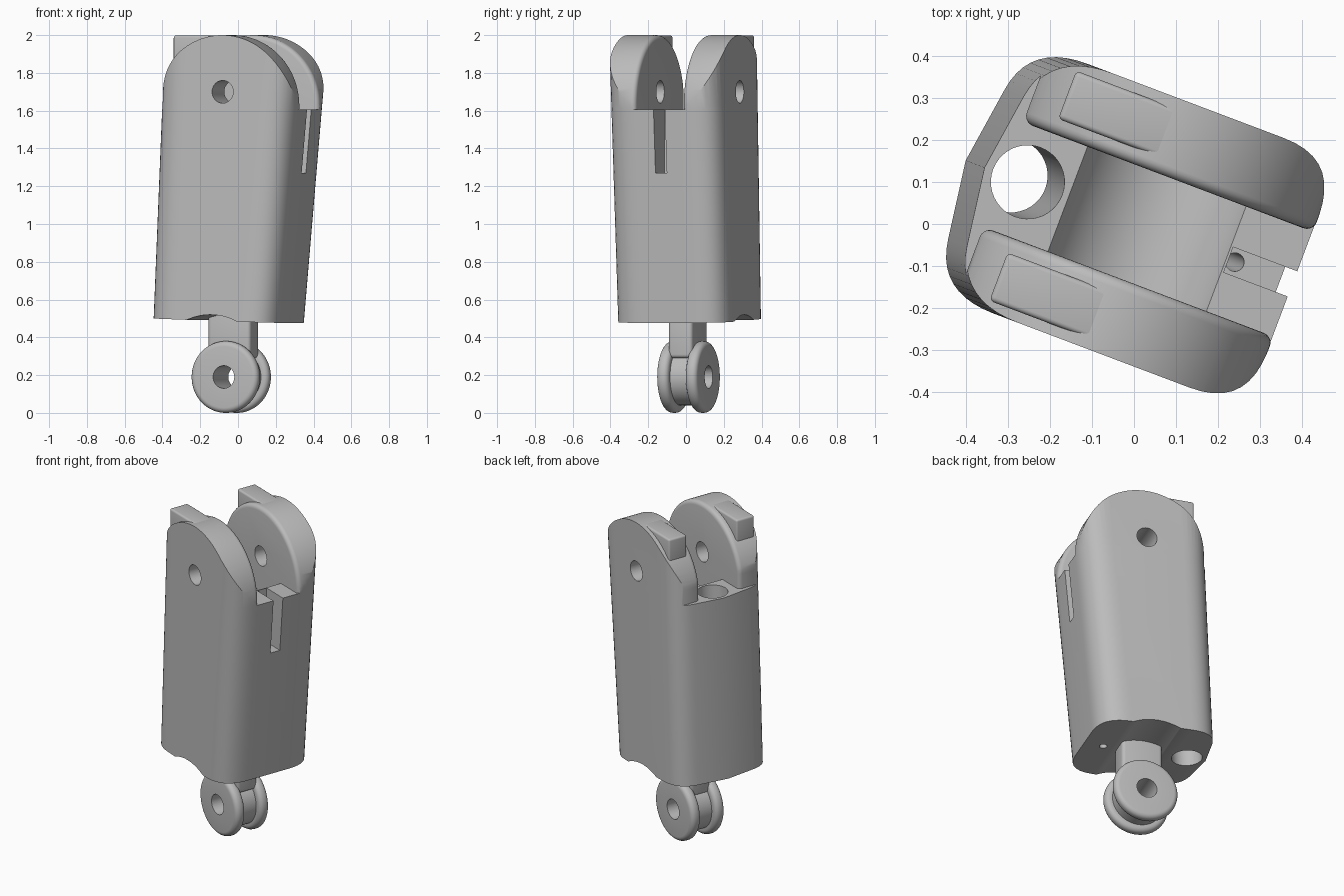
import bpy, bmesh, math
from mathutils import Vector

cube = bpy.data.objects.get("Cube")
if cube:
    bpy.data.objects.remove(cube, do_unlink=True)

TURN = math.radians(-20.7)   # the whole link is turned about z
HALF = 0.317                 # half the body width
SLOT = 0.133                 # half the slot between the cheeks
SHELF = 1.607                # height of the slot floor
PIN_U = 0.033                # upper pin position
WHEEL_U, WHEEL_Z = -0.038, 0.19

grey = bpy.data.materials.new("plain grey")
grey.use_nodes = True
colour = (0.5, 0.5, 0.5, 1)
grey.diffuse_color = colour
grey.node_tree.nodes["Principled BSDF"].inputs["Base Color"].default_value = colour

parts = []


def loft(name, rings, closed=False, keep=True):
    """Skin a row of rings; cap the ends, or join last to first."""
    bm = bmesh.new()
    rows = [[bm.verts.new(p) for p in ring] for ring in rings]
    pairs = list(zip(rows, rows[1:])) + ([(rows[-1], rows[0])] if closed else [])
    for a, b in pairs:
        for i in range(len(a)):
            j = (i + 1) % len(a)
            bm.faces.new((a[i], a[j], b[j], b[i]))
    if not closed:
        bm.faces.new(rows[0])
        bm.faces.new(rows[-1])
    bmesh.ops.recalc_face_normals(bm, faces=bm.faces)
    mesh = bpy.data.meshes.new(name)
    bm.to_mesh(mesh)
    bm.free()
    mesh.materials.append(grey)
    ob = bpy.data.objects.new(name, mesh)
    bpy.context.collection.objects.link(ob)
    if keep:
        parts.append(ob)
    else:
        ob.hide_render = True
    return ob


def apply_all(ob):
    bpy.context.view_layer.objects.active = ob
    for m in list(ob.modifiers):
        bpy.ops.object.modifier_apply(modifier=m.name)


def combine(ob, other, operation="DIFFERENCE"):
    m = ob.modifiers.new("cut", "BOOLEAN")
    m.operation, m.solver, m.object = operation, "EXACT", other
    apply_all(ob)
    bpy.data.objects.remove(other, do_unlink=True)


def box(name, lo, hi, bevel=0, keep=True):
    ring = lambda z: [(lo[0], lo[1], z), (hi[0], lo[1], z), (hi[0], hi[1], z), (lo[0], hi[1], z)]
    ob = loft(name, [ring(lo[2]), ring(hi[2])], keep=keep)
    if bevel:
        m = ob.modifiers.new("bevel", "BEVEL")
        m.width, m.segments = bevel, 4
        apply_all(ob)
    return ob


def circle_v(u, z, r, v, n=64):
    return [(u + r * math.cos(k * math.tau / n), v, z + r * math.sin(k * math.tau / n)) for k in range(n)]


def rod_v(u, z, r, v0, v1):
    return loft("cutter", [circle_v(u, z, r, v0), circle_v(u, z, r, v1)], keep=False)


def rod_z(bottom, top, r, n=40):
    ring = lambda c: [(c[0] + r * math.cos(k * math.tau / n), c[1] + r * math.sin(k * math.tau / n), c[2])
                      for k in range(n)]
    return loft("cutter", [ring(bottom), ring(top)], keep=False)


def corner(a, b, c, n=10):
    a, b, c = Vector(a), Vector(b), Vector(c)
    return [a * (1 - t) ** 2 + b * 2 * t * (1 - t) + c * t * t for t in (k / n for k in range(n + 1))]


def section(z, tilt=0.0):
    """Body outline at height z: bowed on one side, flat on the other."""
    left = -0.38 + 0.0427 * (z - 1.6)
    right = 0.402 + 0.091 * (z - 1.6)
    half = [Vector((left, 0))]
    half += corner((left + 0.027, 0.19), (left + 0.045, HALF), (left + 0.19, HALF))
    half += corner((right - 0.17, HALF), (right, HALF), (right, 0.14))
    outline = half + [Vector((p.x, -p.y)) for p in reversed(half[1:])]
    return [(p.x, p.y, z - tilt * p.x) for p in outline]


# Tapered body with a slightly tilted underside
body = loft("body", [section(0.487, 0.034), section(SHELF)])
combine(body, rod_v(PIN_U, 1.7, 0.222, -SLOT, SLOT))
combine(body, rod_v(WHEEL_U, WHEEL_Z, 0.33, -1, 1))
combine(body, rod_z((-0.322, 0.004, 0.3), (-0.268, 0.004, 1.7), 0.0875))
combine(body, box("cutter", (0.24, -0.032, 1.27), (0.7, 0.032, 1.8), keep=False))
combine(body, rod_z((0.168, 0, 0.3), (0.259, 0, 1.3), 0.022))


# Rounded cheeks either side of the slot, soft on the inner rim
def cheek_ring(v, inset, n=64):
    r = 0.375 - inset
    arc = [(0.03 + r * math.cos(math.pi * k / n), 1.625 + r * math.sin(math.pi * k / n)) for k in range(n + 1)]
    pts = [(arc[0][0], SHELF)] + arc + [(-0.332 + inset, SHELF)]
    return [(max(u, -0.332 + inset), v, z) for u, z in pts]


SOFT = 0.025
for side, label in ((-1, "front"), (1, "back")):
    rings = []
    for k in range(6):
        a = k / 5 * math.pi / 2
        rings.append(cheek_ring(side * (SLOT + SOFT * (1 - math.cos(a))), SOFT * (1 - math.sin(a))))
    rings.append(cheek_ring(side * 0.4, 0))
    cheek = loft(label + "_cheek", rings)
    combine(cheek, loft("cutter", [section(1.4), section(2.1)], keep=False), "INTERSECT")
    combine(cheek, rod_v(PIN_U, 1.7, 0.06, -1, 1))
    # Stop block on the cheek's crown
    v0, v1 = sorted((side * 0.17, side * 0.292))
    box(label + "_stop_block", (-0.257, v0, 1.8), (0.03, v1, 1.998), 0.012)


# Grooved pivot wheel with a pin hole
def flange(v0, v1, r, soft=0.028):
    pts = []
    for c, start in ((v0 + soft, math.pi), (v1 - soft, math.pi / 2)):
        for k in range(6):
            a = start - k / 5 * math.pi / 2
            pts.append((r - soft + soft * math.sin(a), c + soft * math.cos(a)))
    return pts


profile = [(0.06, -0.114)] + flange(-0.114, -0.048, 0.19) + [(0.15, -0.048), (0.15, 0.048)]
profile += flange(0.048, 0.114, 0.19) + [(0.06, 0.114)]
loft("pivot_wheel", [circle_v(WHEEL_U, WHEEL_Z, r, v) for r, v in profile], closed=True)

# Neck joining the wheel to the body
box("neck", (-0.147, -0.068, 0.29), (0.093, 0.068, 0.56), 0.02)

# Shade and turn every part
bpy.ops.object.select_all(action="DESELECT")
for ob in parts:
    ob.rotation_euler.z = TURN
    ob.select_set(True)
bpy.context.view_layer.objects.active = parts[0]
bpy.ops.object.shade_smooth_by_angle(angle=math.radians(30))
